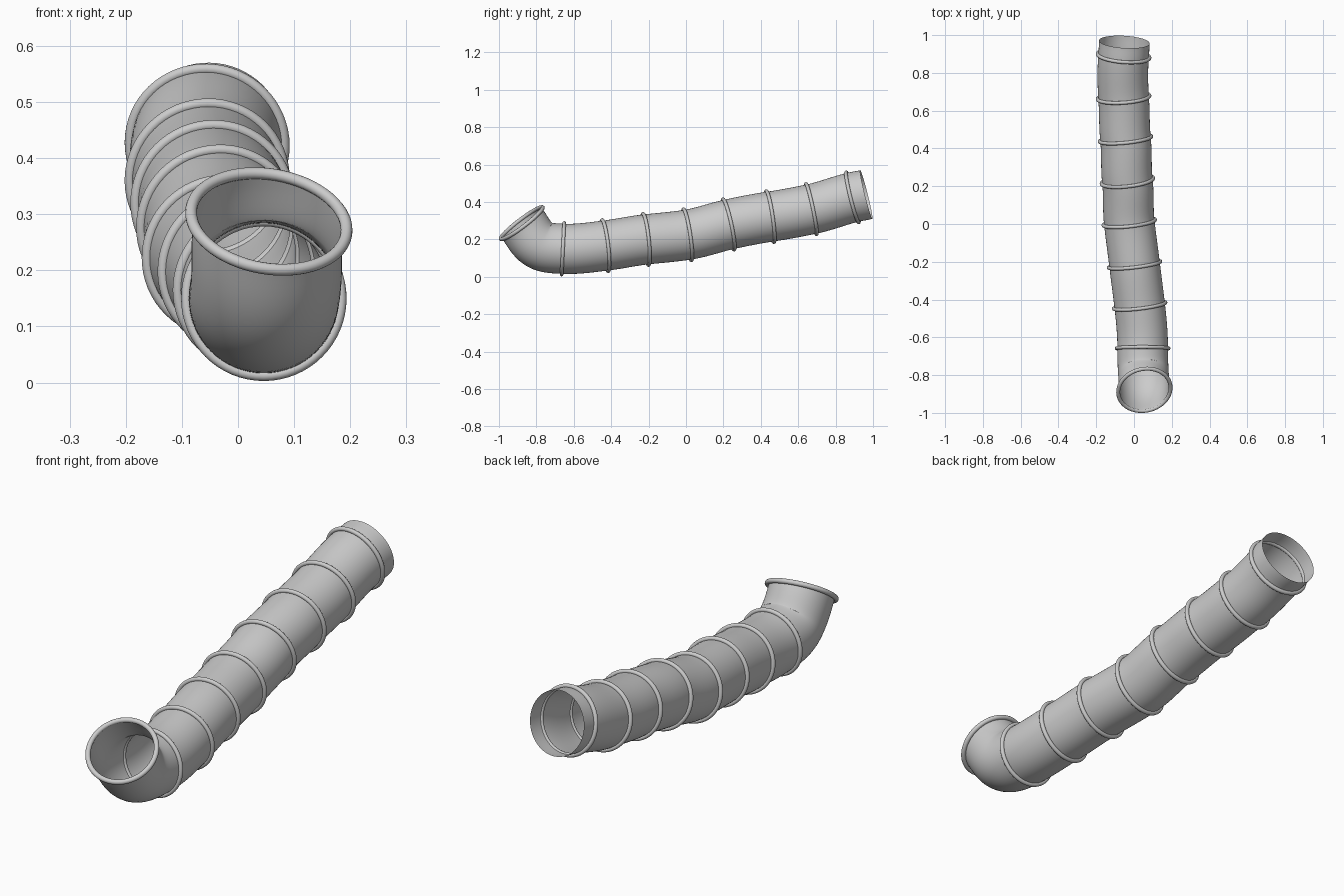
import bpy, bmesh, math
from mathutils import Vector

if "Cube" in bpy.data.objects:
    bpy.data.objects.remove(bpy.data.objects["Cube"])

TUBE_R, RING_R, WIRE_R = 0.134, 0.138, 0.0095
SIDES = 64

# Stations along the hose: centre, then direction of travel (front to back)
stations = [(Vector(c), Vector(d).normalized()) for c, d in [
    ((0.055, -0.878, 0.287), (-0.14, 0.60, -0.79)),   # mouth
    ((0.050, -0.792, 0.178), (-0.06, 0.80, -0.55)),   # elbow
    ((0.046, -0.658, 0.150), (0.00, 1, -0.05)),
    ((0.030, -0.432, 0.167), (-0.12, 1, 0.12)),
    ((0.003, -0.215, 0.200), (-0.12, 1, 0.11)),
    ((-0.025, 0.008, 0.225), (-0.11, 1, 0.155)),
    ((-0.035, 0.228, 0.280), (-0.11, 1, 0.22)),
    ((-0.045, 0.450, 0.322), (-0.10, 1, 0.15)),
    ((-0.055, 0.670, 0.362), (-0.07, 1, 0.21)),
    ((-0.055, 0.890, 0.425), (0.08, 1, 0.25)),
    ((-0.051, 0.964, 0.440), (0.06, 1, 0.25)),        # open back end
]]


def frame(d):
    side = (Vector((1, 0, 0)) - d * d.x).normalized()
    return side, d.cross(side)


def skin(bm, loops, closed):
    n = len(loops)
    for i in range(n if closed else n - 1):
        a, b = loops[i], loops[(i + 1) % n]
        m = len(a)
        for j in range(m):
            k = (j + 1) % m
            bm.faces.new((a[j], a[k], b[k], b[j]))


def finish(bm, name):
    me = bpy.data.meshes.new(name)
    bm.to_mesh(me)
    bm.free()
    for p in me.polygons:
        p.use_smooth = True
    ob = bpy.data.objects.new(name, me)
    bpy.context.collection.objects.link(ob)
    return ob


def path(steps=10):
    # Smooth Hermite curve through the stations
    out = []
    for (p, tp), (q, tq) in zip(stations, stations[1:]):
        length = (q - p).length
        a, b = tp * length, tq * length
        for i in range(steps):
            t = i / steps
            pos = (p * (2*t**3 - 3*t**2 + 1) + a * (t**3 - 2*t**2 + t)
                   + q * (3*t**2 - 2*t**3) + b * (t**3 - t**2))
            der = (p * (6*t*t - 6*t) + a * (3*t*t - 4*t + 1)
                   + q * (6*t - 6*t*t) + b * (3*t*t - 2*t))
            out.append((pos, der.normalized()))
    return out + [stations[-1]]


# Hose wall, open at both ends (loop order gives outward normals)
bm = bmesh.new()
loops = []
for c, d in path():
    u, v = frame(d)
    loops.append([bm.verts.new(c + (u * math.cos(a) + v * math.sin(a)) * TUBE_R)
                  for a in (math.tau * j / SIDES for j in range(SIDES))])
skin(bm, loops, False)
finish(bm, "hose_wall")


def ring(name, c, d, major, minor):
    bm = bmesh.new()
    u, v = frame(d)
    loops = []
    for i in range(SIDES):
        a = math.tau * i / SIDES
        r = u * math.cos(a) + v * math.sin(a)
        loops.append([bm.verts.new(c + r * (major + minor * math.cos(b)) + d * minor * math.sin(b))
                      for b in (math.tau * j / 14 for j in range(14))])
    skin(bm, loops, True)
    bmesh.ops.recalc_face_normals(bm, faces=bm.faces[:])
    finish(bm, name)


# Mouth rim and the eight reinforcing hoops
ring("mouth_rim", *stations[0], 0.140, 0.0105)
for i, (c, d) in enumerate(stations[2:-1]):
    ring(f"hoop_{i + 1}", c, d, RING_R, WIRE_R)
